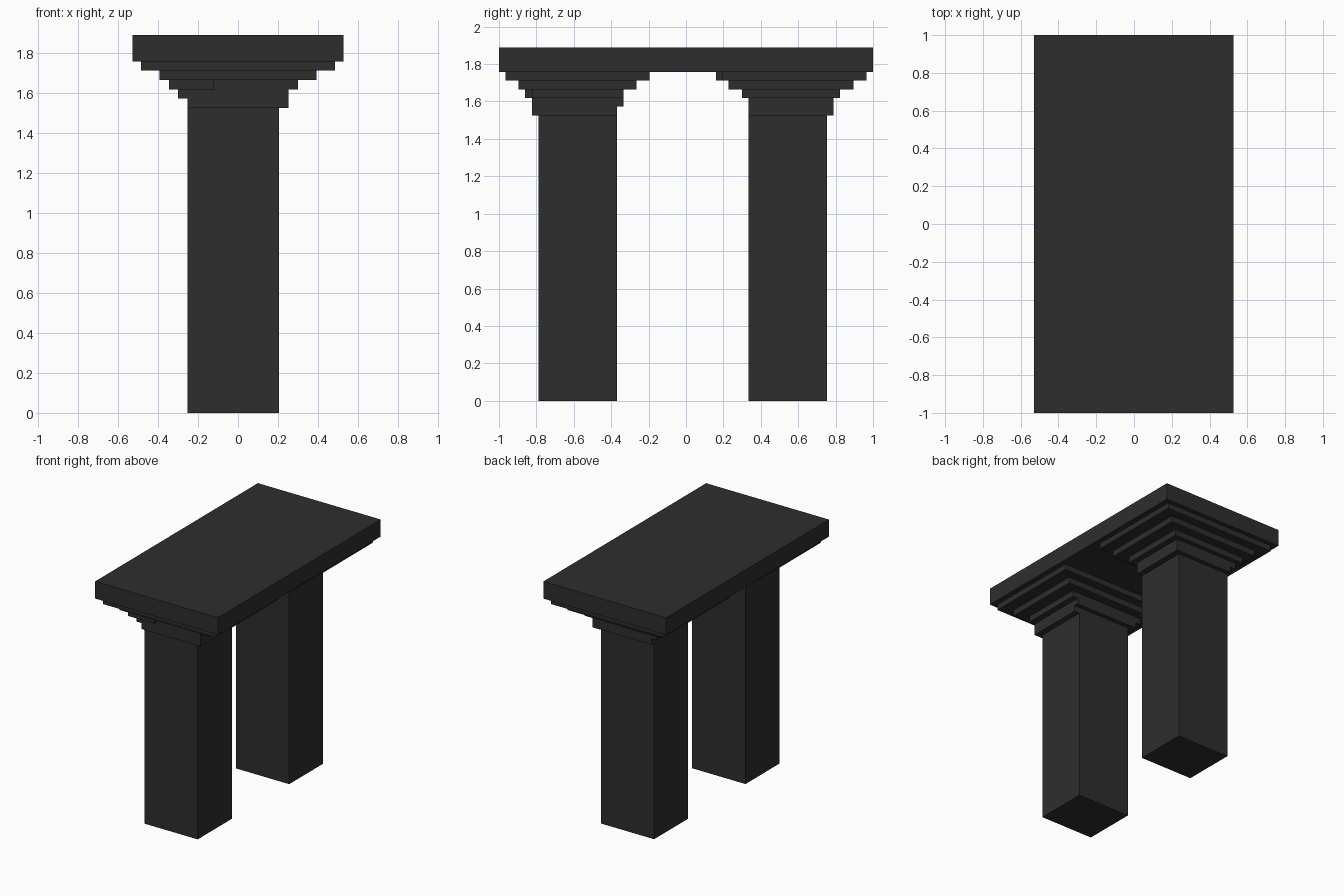
import bpy
import bmesh

if "Cube" in bpy.data.objects:
    bpy.data.objects.remove(bpy.data.objects["Cube"])

# Single dark stone colour
stone = bpy.data.materials.new("dark charcoal stone")
stone.diffuse_color = (0.027, 0.027, 0.027, 1)
stone.use_nodes = True
stone.node_tree.nodes["Principled BSDF"].inputs["Base Color"].default_value = stone.diffuse_color


def box(name, x, y, z):
    """Axis-aligned block from (min, max) ranges."""
    bm = bmesh.new()
    bmesh.ops.create_cube(bm, size=1)
    for v in bm.verts:
        v.co = [r[0] if c < 0 else r[1] for c, r in zip(v.co, (x, y, z))]
    mesh = bpy.data.meshes.new(name)
    bm.to_mesh(mesh)
    bm.free()
    mesh.materials.append(stone)
    obj = bpy.data.objects.new(name, mesh)
    bpy.context.collection.objects.link(obj)
    return obj


# Heights of the capital steps, from the slab downwards
Z = [1.757, 1.712, 1.665, 1.618, 1.572, 1.526]
# Width of each capital step, shared by both pillars
X = [(-0.485, 0.485), (-0.392, 0.392), (-0.345, 0.299), (-0.299, 0.252), (-0.253, 0.252)]
# Depth of each capital step per pillar, last entry is the shaft
DEPTHS = {
    "front": [(-0.965, -0.195), (-0.896, -0.264), (-0.823, -0.335),
              (-0.823, -0.335), (-0.823, -0.370), (-0.789, -0.370)],
    "back": [(0.195, 0.965), (0.228, 0.896), (0.299, 0.823),
             (0.335, 0.788), (0.335, 0.788), (0.335, 0.753)],
}

# Top slab
box("top_slab", (-0.529, 0.527), (-1, 1), (1.757, 1.89))

# Pillars with stepped capitals
for side, depths in DEPTHS.items():
    for i, x in enumerate(X):
        box(f"{side}_capital_step_{i + 1}", x, depths[i], (Z[i + 1], Z[i]))
    box(f"{side}_shaft", (-0.253, 0.206), depths[5], (0, Z[5]))

# Small irregular ledges on the capitals
box("front_ledge", (-0.345, -0.12), (-0.861, -0.823), (Z[3], Z[2]))
box("back_ledge", (-0.485, 0.0), (0.16, 0.195), (Z[1], Z[0]))
